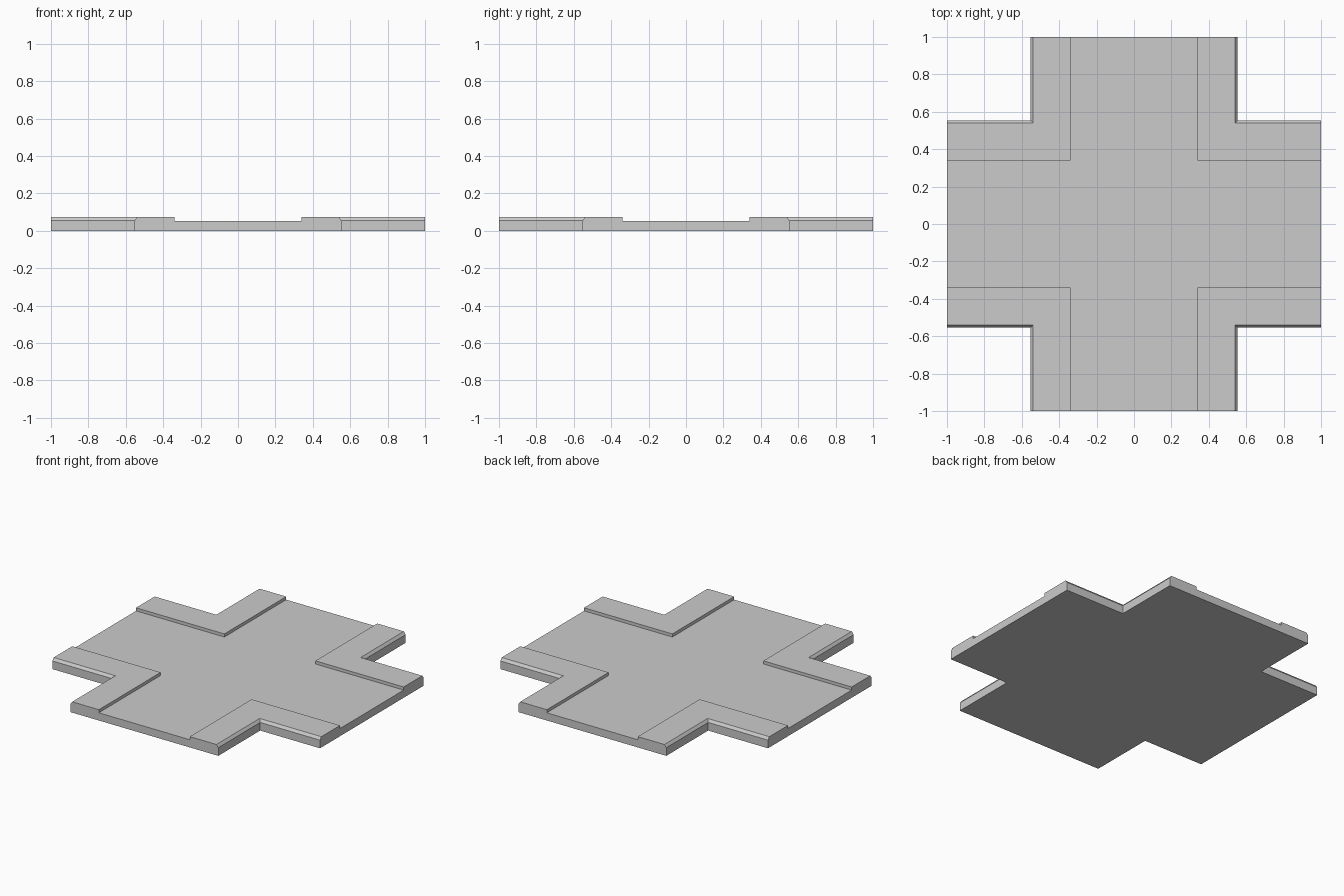
import bpy, bmesh

if "Cube" in bpy.data.objects:
    bpy.data.objects.remove(bpy.data.objects["Cube"])

ROAD_Z, CURB_Z = 0.052, 0.073
INNER, OUTER, BEVEL = 0.34, 0.553, 0.014


def finish(name, bm):
    bmesh.ops.remove_doubles(bm, verts=bm.verts, dist=1e-5)
    bmesh.ops.recalc_face_normals(bm, faces=bm.faces)
    mesh = bpy.data.meshes.new(name)
    bm.to_mesh(mesh)
    bm.free()
    obj = bpy.data.objects.new(name, mesh)
    bpy.context.collection.objects.link(obj)
    return obj


# Crossing road slab: plus-shaped outline extruded upward
bm = bmesh.new()
quarter = [(1, -INNER), (1, INNER), (INNER, INNER)]
outline = []
for _ in range(4):
    outline += quarter
    quarter = [(-y, x) for x, y in quarter]
base = bm.faces.new([bm.verts.new((x, y, 0)) for x, y in outline])
ret = bmesh.ops.extrude_face_region(bm, geom=[base], use_keep_orig=True)
top = [v for v in ret["geom"] if isinstance(v, bmesh.types.BMVert)]
bmesh.ops.translate(bm, verts=top, vec=(0, 0, ROAD_Z))
bmesh.ops.recalc_face_normals(bm, faces=bm.faces)
# The sides hidden against the sidewalks are left out
hidden = [f for f in bm.faces if abs(f.normal.z) < 0.5
          and max(map(abs, f.calc_center_median()[:2])) < 0.99]
bmesh.ops.delete(bm, geom=hidden, context='FACES_ONLY')
finish("road", bm)

# Raised L-shaped sidewalk with chamfered outer edge, swept round the corner
profile = [(INNER, 0), (INNER, ROAD_Z), (INNER, CURB_Z), (OUTER - BEVEL, CURB_Z),
           (OUTER, 0.055), (OUTER, 0)]
for sx, sy, name in ((1, 1, "back_right"), (-1, 1, "back_left"),
                     (-1, -1, "front_left"), (1, -1, "front_right")):
    bm = bmesh.new()
    rings = []
    for station in (lambda d: (1, d), lambda d: (d, d), lambda d: (d, 1)):
        ring = []
        for d, z in profile:
            x, y = station(d)
            ring.append(bm.verts.new((sx * x, sy * y, z)))
        rings.append(ring)
    n = len(profile)
    for a, b in zip(rings, rings[1:]):
        for i in range(1, n):  # skips the strip hidden against the road
            j = (i + 1) % n
            bm.faces.new((a[i], a[j], b[j], b[i]))
    bm.faces.new(rings[0])
    bm.faces.new(rings[-1])
    finish("sidewalk_" + name, bm)
